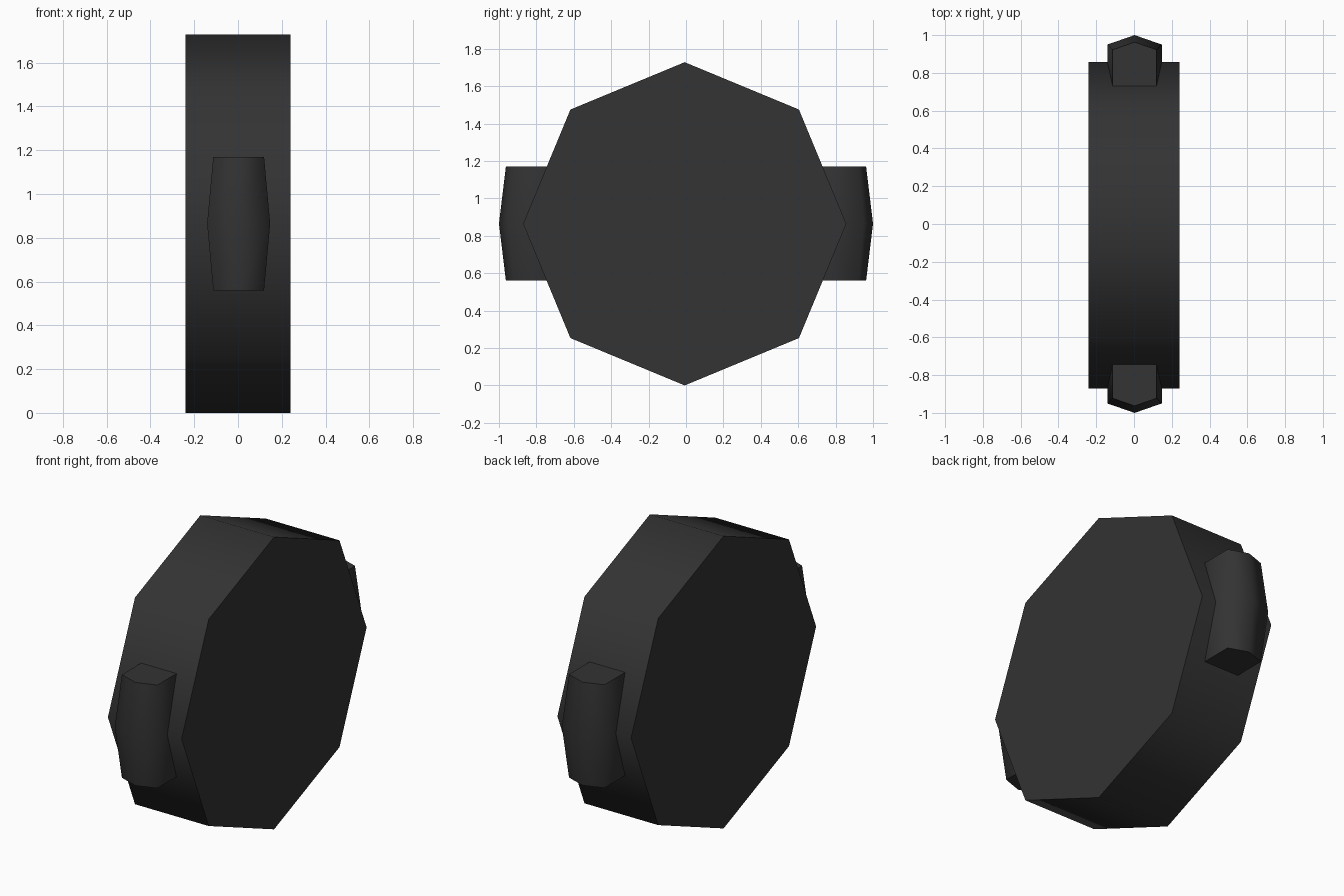
import bpy, bmesh, math

if "Cube" in bpy.data.objects:
    bpy.data.objects.remove(bpy.data.objects["Cube"])

mat = bpy.data.materials.new("dark grey")
mat.diffuse_color = (0.033, 0.033, 0.033, 1)
mat.use_nodes = True
mat.node_tree.nodes["Principled BSDF"].inputs["Base Color"].default_value = mat.diffuse_color


def loft(name, rings, angle):
    """Skin a stack of equal rings and cap both ends."""
    bm = bmesh.new()
    loops = [[bm.verts.new(p) for p in r] for r in rings]
    n = len(loops[0])
    for a, b in zip(loops, loops[1:]):
        for i in range(n):
            j = (i + 1) % n
            bm.faces.new((a[i], a[j], b[j], b[i]))
    bm.faces.new(loops[0])
    bm.faces.new(loops[-1])
    bmesh.ops.recalc_face_normals(bm, faces=bm.faces[:])
    me = bpy.data.meshes.new(name)
    bm.to_mesh(me)
    bm.free()
    me.materials.append(mat)
    ob = bpy.data.objects.new(name, me)
    bpy.context.collection.objects.link(ob)
    bpy.ops.object.select_all(action='DESELECT')
    ob.select_set(True)
    bpy.context.view_layer.objects.active = ob
    bpy.ops.object.shade_smooth_by_angle(angle=math.radians(angle))
    return ob


# Octagonal disc standing on one corner, axis along x
R = 0.864


def octagon(x):
    return [(x, -0.007 + R * math.sin(k * math.pi / 4), R + R * math.cos(k * math.pi / 4))
            for k in range(8)]


loft("disc_body", [octagon(-0.241), octagon(0.241)], 60)


# Bulging six-sided lugs on front and back, rooted inside the disc
def lug_ring(z, w, tip, s):
    c = 0.003
    corner = tip - 0.05 * w / 0.144
    return [(c, s * tip, z), (c + w, s * corner, z), (c + w, s * 0.65, z),
            (c, s * 0.6, z), (c - w, s * 0.65, z), (c - w, s * corner, z)]


for name, s in (("front_lug", -1), ("back_lug", 1)):
    loft(name, [lug_ring(0.56, 0.116, 0.963, s),
                lug_ring(0.865, 0.144, 1.0, s),
                lug_ring(1.17, 0.116, 0.963, s)], 75)
